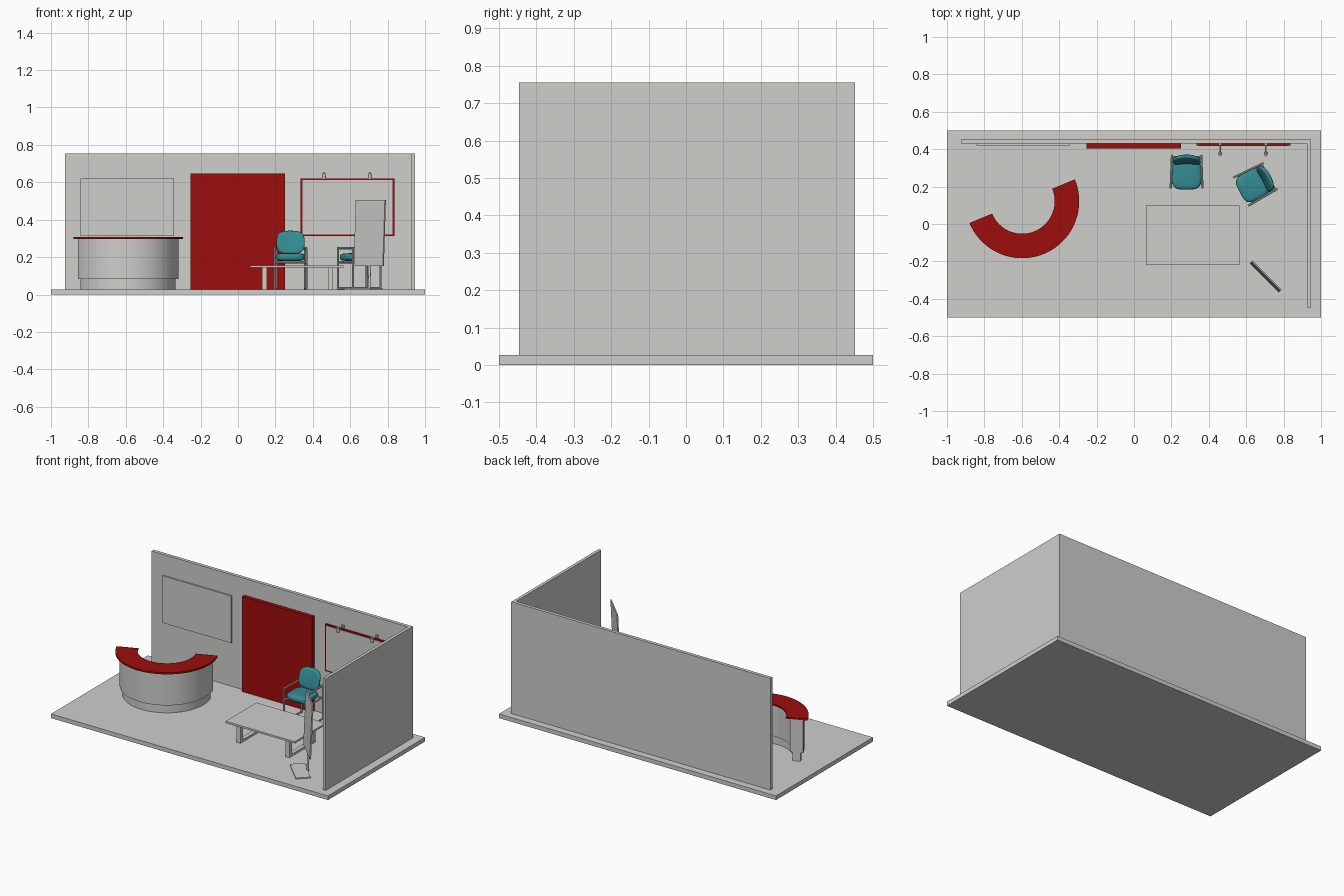
import bpy, bmesh, math
from mathutils import Vector, Matrix

if "Cube" in bpy.data.objects:
    bpy.data.objects.remove(bpy.data.objects["Cube"])


def material(name, rgb):
    m = bpy.data.materials.new(name)
    m.diffuse_color = (*rgb, 1)
    m.use_nodes = True
    m.node_tree.nodes["Principled BSDF"].inputs["Base Color"].default_value = m.diffuse_color
    return m


GREY = material("light grey", (0.62, 0.62, 0.60))
RED = material("deep red", (0.34, 0.004, 0.004))
TEAL = material("teal fabric", (0.033, 0.26, 0.29))


def finish(name, bm, mat, matrix=Matrix(), smooth=False):
    bmesh.ops.recalc_face_normals(bm, faces=bm.faces)
    me = bpy.data.meshes.new(name)
    bm.to_mesh(me)
    bm.free()
    me.materials.append(mat)
    ob = bpy.data.objects.new(name, me)
    bpy.context.collection.objects.link(ob)
    ob.matrix_world = matrix
    if smooth:
        bpy.ops.object.select_all(action='DESELECT')
        ob.select_set(True)
        bpy.context.view_layer.objects.active = ob
        bpy.ops.object.shade_smooth_by_angle(angle=math.radians(35))
    return ob


def box(name, lo, hi, mat=GREY, matrix=Matrix()):
    lo, hi = Vector(lo), Vector(hi)
    bm = bmesh.new()
    bmesh.ops.create_cube(bm, size=1)
    for v in bm.verts:
        v.co = (lo + hi) / 2 + v.co * (hi - lo)
    return finish(name, bm, mat, matrix)


def rod(name, p, q, r, sides=8, matrix=Matrix(), r2=None):
    p, q = Vector(p), Vector(q)
    d = q - p
    bm = bmesh.new()
    bmesh.ops.create_cone(bm, cap_ends=True, segments=sides, radius1=r,
                          radius2=r if r2 is None else r2, depth=d.length)
    turn = d.to_track_quat('Z', 'Y').to_matrix().to_4x4()
    bm.transform(Matrix.Translation((p + q) / 2) @ turn)
    return finish(name, bm, GREY, matrix, sides > 6)


def arc_slab(name, r_in, r_out, z0, z1, mat, matrix):
    """Half ring with a rectangular section."""
    bm = bmesh.new()
    n, prev = 40, None
    for i in range(n + 1):
        a = math.pi * (1 + i / n)
        ring = [bm.verts.new((r * math.cos(a), r * math.sin(a), z))
                for r, z in ((r_in, z0), (r_out, z0), (r_out, z1), (r_in, z1))]
        if prev:
            for k in range(4):
                j = (k + 1) % 4
                bm.faces.new((prev[k], prev[j], ring[j], ring[k]))
        if i in (0, n):
            bm.faces.new(ring)
        prev = ring
    return finish(name, bm, mat, matrix, True)


def cushion(name, centre, size, powers, matrix, lean=0, curve=0):
    """Rounded pad; powers flatten each axis, lean and curve shape a backrest."""
    bm = bmesh.new()
    bmesh.ops.create_icosphere(bm, subdivisions=4, radius=1)
    c = Vector(centre)
    for v in bm.verts:
        p = v.co
        # push the sphere out to a superellipsoid
        k = sum(abs(p[i]) ** powers for i in range(3)) ** (-1 / powers)
        q = Vector([p[i] * k * size[i] / 2 for i in range(3)])
        q.y += lean * q.z - curve * q.x ** 2
        v.co = c + q
    return finish(name, bm, TEAL, matrix, True)


F = 0.027  # floor level

# floor and walls
box("floor", (-1, -0.5, 0), (1, 0.5, F))
box("back_wall", (-0.925, 0.43, F), (0.945, 0.452, 0.755))
box("right_wall", (0.925, -0.447, F), (0.945, 0.43, 0.755))

# wall panels
box("door_panel", (-0.253, 0.405, F), (0.25, 0.43, 0.647), RED)
box("left_board", (-0.842, 0.42, 0.313), (-0.343, 0.43, 0.62))
box("framed_board", (0.335, 0.42, 0.313), (0.836, 0.43, 0.62), RED)
box("framed_board_face", (0.344, 0.418, 0.322), (0.827, 0.421, 0.611))

# spotlights over the framed board
for x in (0.46, 0.705):
    box("spot_mount", (x - 0.009, 0.422, 0.625), (x + 0.009, 0.43, 0.645))
    rod("spot_arm", (x, 0.43, 0.635), (x, 0.378, 0.635), 0.004)
    rod("spot_head", (x, 0.368, 0.65), (x, 0.378, 0.618), 0.007, 16, r2=0.011)

# curved reception desk
desk = Matrix.Translation((-0.598, 0.122, 0)) @ Matrix.Rotation(math.radians(22.5), 4, 'Z')
arc_slab("desk_plinth", 0.215, 0.264, F, 0.083, GREY, desk)
arc_slab("desk_body", 0.2, 0.28, 0.083, 0.297, GREY, desk)
arc_slab("desk_counter", 0.174, 0.305, 0.297, 0.308, RED, desk)

# low table with loop legs
box("table_top", (0.063, -0.218, 0.144), (0.563, 0.1, 0.156))
for x in (0.127, 0.48):
    for y in (-0.195, 0.05):
        box("table_leg", (x, y, F), (x + 0.027, y + 0.027, 0.144))
    for z in (F, 0.13):
        box("table_rail", (x, -0.168, z), (x + 0.027, 0.05, z + 0.014))


def chair(x, y, degrees):
    m = Matrix.Translation((x, y, 0)) @ Matrix.Rotation(math.radians(degrees), 4, 'Z')
    cushion("chair_seat", (0, -0.018, 0.2), (0.156, 0.155, 0.042), 4, m)
    cushion("chair_back", (0, 0.066, 0.279), (0.15, 0.03, 0.124), 3.2, m, 0.26, 2.0)
    r = 0.006
    for s in (-1, 1):
        front, back = s * 0.085, s * 0.078
        rod("chair_front_leg", (front, -0.085, F), (front, -0.085, 0.252), r, matrix=m)
        rod("chair_back_leg", (back, 0.085, F), (back, 0.085, 0.252), r, matrix=m)
        for label, z in (("arm", 0.248), ("seat_rail", 0.173), ("foot_rail", F + r)):
            rod("chair_" + label, (front, -0.09, z), (back, 0.09, z), r, matrix=m)
    for yy, w in ((-0.06, 0.085), (0.07, 0.078)):
        rod("chair_cross_bar", (-w, yy, 0.173), (w, yy, 0.173), r, matrix=m)
    rod("chair_back_bar", (-0.078, 0.078, 0.246), (0.078, 0.078, 0.246), 0.005, matrix=m)


chair(0.281, 0.28, 0)
chair(0.65, 0.215, -62)

# display stand: base plate, post and slightly leaning board
stand = Matrix.Translation((0.695, -0.29, 0)) @ Matrix.Rotation(math.radians(-45), 4, 'Z')
box("stand_base", (-0.1, -0.08, F), (0.1, 0.01, F + 0.007), GREY, stand)
rod("stand_post", (0, 0.009, F), (0, 0.018, 0.3), 0.007, 12, stand)
tilt = stand @ Matrix.Translation((0, 0.002, 0.152)) @ Matrix.Rotation(math.radians(-2.5), 4, 'X')
box("stand_board", (-0.11, 0, 0), (0.11, 0.008, 0.353), GREY, tilt)
